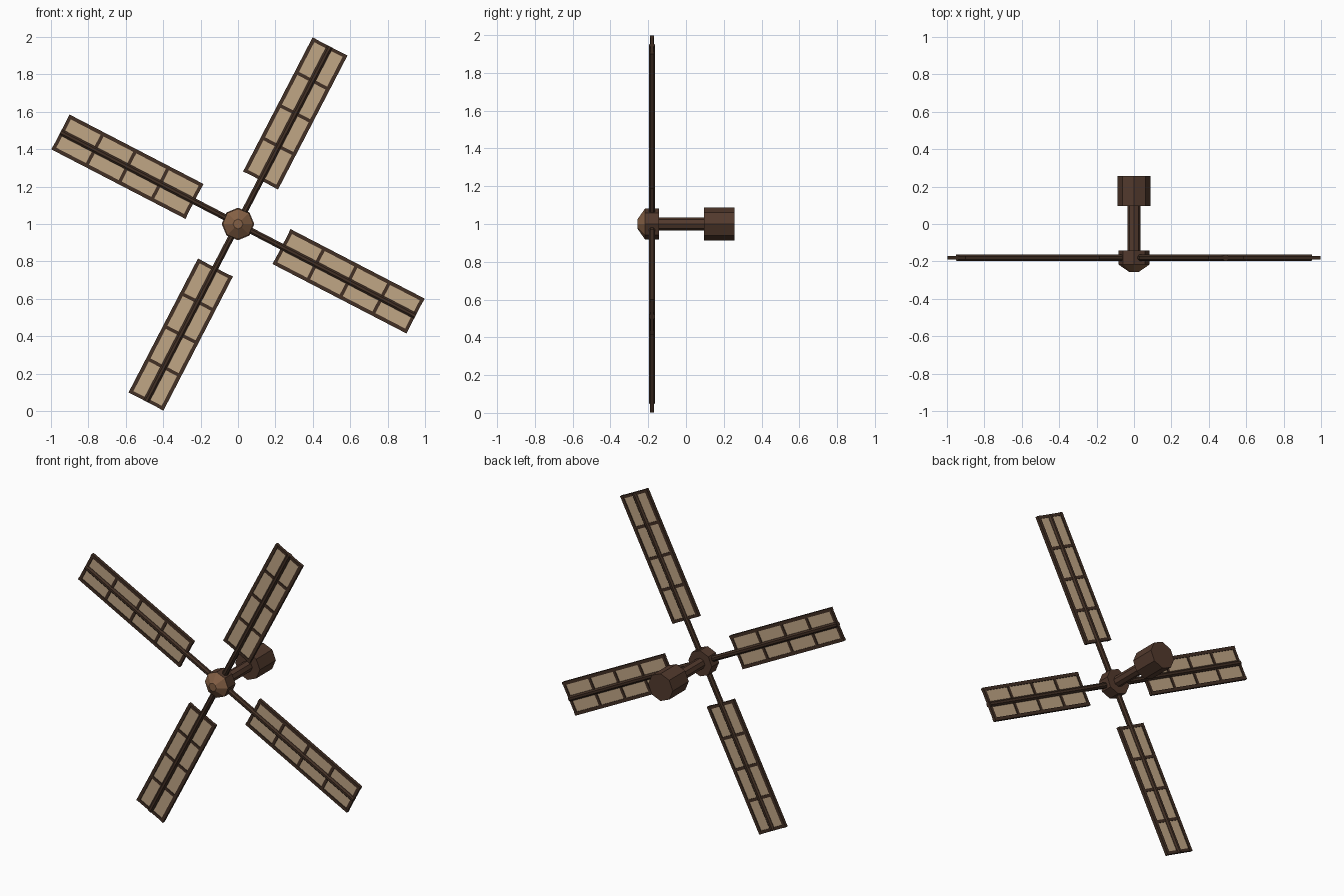
import bpy, bmesh, math
from mathutils import Matrix, Vector

if "Cube" in bpy.data.objects:
    bpy.data.objects.remove(bpy.data.objects["Cube"])

HUB = Vector((0, -0.18, 1.0))      # rotor centre
TILT = math.radians(62.6)          # angle of the first blade


def material(name, rgb):
    m = bpy.data.materials.new(name)
    m.diffuse_color = (*rgb, 1)
    m.use_nodes = True
    m.node_tree.nodes["Principled BSDF"].inputs["Base Color"].default_value = m.diffuse_color
    return m


SAIL = material("canvas_tan", (0.53, 0.38, 0.235))
DARK = material("dark_timber", (0.054, 0.029, 0.018))
WOOD = material("brown_timber", (0.085, 0.042, 0.026))
CAP = material("light_brown", (0.23, 0.115, 0.058))


def finish(name, bm, mat, matrix=Matrix()):
    bmesh.ops.recalc_face_normals(bm, faces=bm.faces[:])
    me = bpy.data.meshes.new(name)
    bm.to_mesh(me)
    bm.free()
    me.materials.append(mat)
    ob = bpy.data.objects.new(name, me)
    ob.matrix_world = matrix
    bpy.context.collection.objects.link(ob)
    return ob


def add_box(bm, x0, x1, z0, z1, thick):
    m = Matrix.Translation(((x0 + x1) / 2, 0, (z0 + z1) / 2)) @ \
        Matrix.Diagonal((x1 - x0, thick, z1 - z0, 1))
    bmesh.ops.create_cube(bm, size=1, matrix=m)


def turned(name, y0, y1, r0, r1, mat):
    """Octagonal drum or cone along y, from y0 to y1."""
    bm = bmesh.new()
    m = Matrix.Translation((0, (y0 + y1) / 2, HUB.z)) @ Matrix.Rotation(-math.pi / 2, 4, 'X')
    bmesh.ops.create_cone(bm, cap_ends=True, segments=8, radius1=r0, radius2=r1,
                          depth=y1 - y0, matrix=m)
    return finish(name, bm, mat)


# Hub, nose cap, shaft and rear block
turned("hub", -0.217, -0.142, 0.082, 0.082, WOOD)
turned("nose_cap", -0.256, -0.217, 0.026, 0.082, CAP)
turned("shaft", -0.145, 0.10, 0.034, 0.034, WOOD)
turned("rear_block", 0.096, 0.257, 0.087, 0.087, WOOD)

# Four lattice blades
INNER, OUTER, HALF, BAR = 0.262, 1.069, 0.105, 0.02
for i in range(4):
    place = Matrix.Translation(HUB) @ Matrix.Rotation(-TILT - i * math.pi / 2, 4, 'Y')

    # main spar
    bm = bmesh.new()
    length = 1.066
    bmesh.ops.create_cone(bm, cap_ends=True, segments=8, radius1=0.018, radius2=0.018, depth=length,
                          matrix=Matrix.Translation((length / 2, 0, 0)) @ Matrix.Rotation(math.pi / 2, 4, 'Y')
                          @ Matrix.Rotation(math.pi / 8, 4, 'Z'))
    finish(f"blade_spar_{i + 1}", bm, DARK, place)

    # side rails and crossbars
    bm = bmesh.new()
    for s in (-1, 1):
        z = s * (HALF - BAR / 2)
        add_box(bm, INNER, OUTER, z - BAR / 2, z + BAR / 2, 0.02)
    for k in range(5):
        x = INNER + BAR / 2 + k * (OUTER - INNER - BAR) / 4
        add_box(bm, x - 0.009, x + 0.009, -HALF + 0.004, HALF - 0.004, 0.018)
    finish(f"blade_frame_{i + 1}", bm, DARK, place)

    # canvas panels either side of the spar
    bm = bmesh.new()
    for s in (-1, 1):
        z = s * 0.05
        add_box(bm, INNER + 0.01, OUTER - 0.01, z - 0.042, z + 0.042, 0.008)
    finish(f"sail_{i + 1}", bm, SAIL, place)
